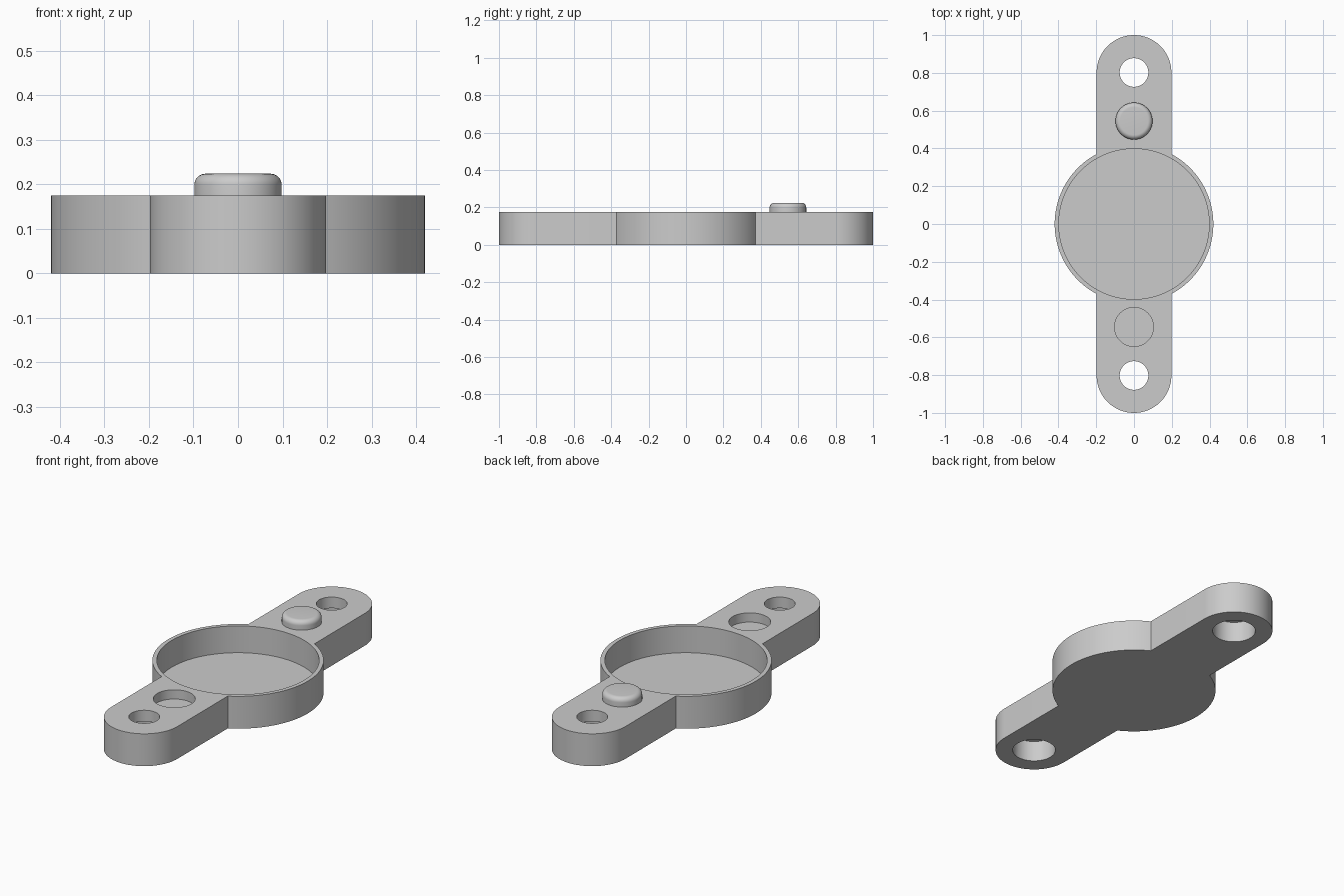
import bpy, bmesh, math

old = bpy.data.objects.get("Cube")
if old:
    bpy.data.objects.remove(old, do_unlink=True)

HEIGHT = 0.175
DISC_R, CUP_R, CUP_FLOOR = 0.42, 0.398, 0.03
ARM_R, HOLE_Y, PEG_Y = 0.198, 0.802, 0.545

grey = bpy.data.materials.new("plain grey")
grey.use_nodes = True
colour = (0.6, 0.6, 0.6, 1)
grey.diffuse_color = colour
grey.node_tree.nodes["Principled BSDF"].inputs["Base Color"].default_value = colour


def add_object(name, bm):
    bmesh.ops.recalc_face_normals(bm, faces=bm.faces)
    mesh = bpy.data.meshes.new(name)
    bm.to_mesh(mesh)
    bm.free()
    mesh.materials.append(grey)
    obj = bpy.data.objects.new(name, mesh)
    bpy.context.collection.objects.link(obj)
    return obj


def prism(name, outline, z0, z1):
    bm = bmesh.new()
    base = bm.faces.new([bm.verts.new((x, y, z0)) for x, y in outline])
    side = bmesh.ops.extrude_face_region(bm, geom=[base], use_keep_orig=True)
    for v in side["geom"]:
        if isinstance(v, bmesh.types.BMVert):
            v.co.z = z1
    return add_object(name, bm)


def arc(cy, r, start, end, steps):
    angles = [start + (end - start) * i / steps for i in range(steps + 1)]
    return [(r * math.cos(a), cy + r * math.sin(a)) for a in angles]


def circle(cy, r, steps=64):
    return arc(cy, r, 0, 2 * math.pi, steps)[:-1]


def activate(obj):
    bpy.ops.object.select_all(action="DESELECT")
    obj.select_set(True)
    bpy.context.view_layer.objects.active = obj


def smooth(obj):
    activate(obj)
    bpy.ops.object.shade_smooth_by_angle(angle=math.radians(30))


# Body outline: round disc merged with two round-ended arms
meet = math.acos(ARM_R / DISC_R)
half = arc(0, DISC_R, -meet, meet, 48) + arc(HOLE_Y, ARM_R, 0, math.pi, 48)
outline = half + [(-x, -y) for x, y in half]
body = prism("holder_body", outline, 0, HEIGHT)

# Cup, peg socket and stepped screw holes
top = HEIGHT + 0.05
cuts = [("cup_cutter", circle(0, CUP_R, 128), CUP_FLOOR, top),
        ("socket_cutter", circle(-PEG_Y, 0.103), HEIGHT - 0.05, top)]
for y in (-HOLE_Y, HOLE_Y):
    cuts.append(("screw_hole_cutter", circle(y, 0.076), -0.05, top))
    cuts.append(("counterbore_cutter", circle(y, 0.11), -0.05, 0.115))
for cut in cuts:
    cutter = prism(*cut)
    cutter.hide_render = True
    mod = body.modifiers.new("cut", "BOOLEAN")
    mod.operation, mod.solver, mod.object = "DIFFERENCE", "EXACT", cutter
    activate(body)
    bpy.ops.object.modifier_apply(modifier=mod.name)
    bpy.data.objects.remove(cutter, do_unlink=True)
smooth(body)

# Locating peg with a rounded top edge
PEG_R, PEG_TOP, ROUND = 0.098, 0.224, 0.025
peg = prism("locating_peg", circle(PEG_Y, PEG_R), HEIGHT - 0.005, PEG_TOP)
bm = bmesh.new()
bm.from_mesh(peg.data)
rim = [e for e in bm.edges if all(v.co.z > PEG_TOP - 0.001 for v in e.verts)]
bmesh.ops.bevel(bm, geom=rim, offset=ROUND, segments=8, profile=0.5, affect="EDGES")
bm.to_mesh(peg.data)
bm.free()
smooth(peg)
